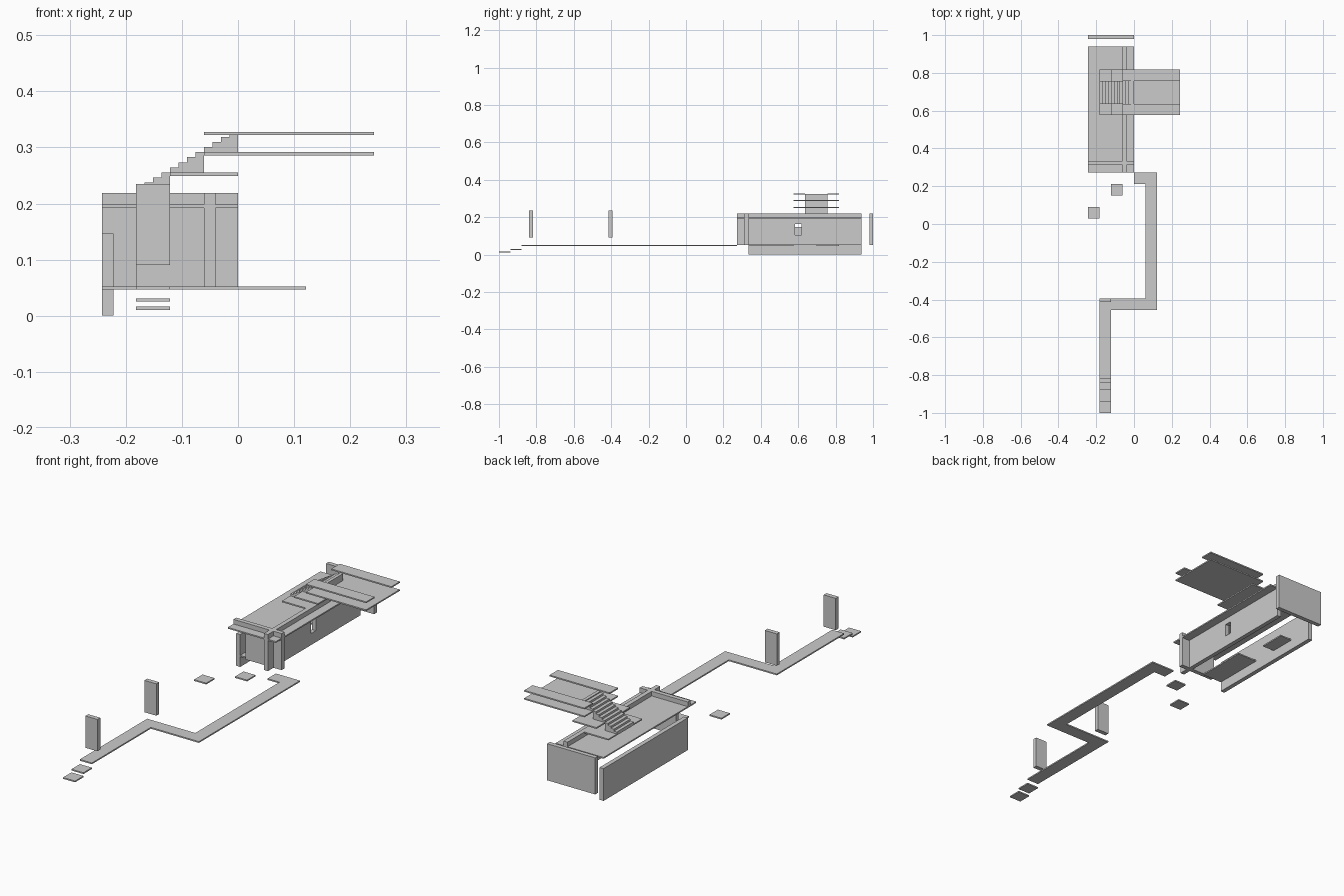
import bpy, bmesh

if "Cube" in bpy.data.objects:
    bpy.data.objects.remove(bpy.data.objects["Cube"])

M = 2 / 33      # planning module
T = 0.0061      # slab thickness
W = M / 3       # wall thickness


def box(name, x0, x1, y0, y1, z0, z1):
    bm = bmesh.new()
    bmesh.ops.create_cube(bm, size=1)
    for v in bm.verts:
        v.co = ((x0, x1)[v.co.x > 0], (y0, y1)[v.co.y > 0], (z0, z1)[v.co.z > 0])
    return finish(name, bm)


def prism(name, points, offset, axis):
    """Extrude a closed outline along an axis; points are 3D."""
    bm = bmesh.new()
    face = bm.faces.new([bm.verts.new(p) for p in points])
    out = bmesh.ops.extrude_face_region(bm, geom=[face])
    for v in out["geom"]:
        if isinstance(v, bmesh.types.BMVert):
            v.co[axis] += offset
    bmesh.ops.recalc_face_normals(bm, faces=bm.faces)
    return finish(name, bm)


def finish(name, bm):
    mesh = bpy.data.meshes.new(name)
    bm.to_mesh(mesh)
    bm.free()
    ob = bpy.data.objects.new(name, mesh)
    bpy.context.collection.objects.link(ob)
    return ob


FLOOR = 0.0525          # top of path and floor slabs
TOP = 0.219             # top of walls
ROOF = 0.198            # top of roof slab
RISE = 0.0363           # height between platforms
Y0, Y1 = 4.5 * M, 15.5 * M

# Approach steps and zigzag path
box("lower_step", -3*M, -2*M, -16.5*M, -15.5*M, 0.0105, 0.0165)
box("upper_step", -3*M, -2*M, -15.5*M, -14.5*M, 0.025, 0.031)
outline = [(-3, -14.5), (-2, -14.5), (-2, -7.5), (2, -7.5), (2, 4.5),
           (0, 4.5), (0, 3.5), (1, 3.5), (1, -6.5), (-3, -6.5)]
prism("path", [(x*M, y*M, FLOOR - T) for x, y in outline], T, 2)

# Stepping stones
for i, (x, y) in enumerate([(-2, 2.5), (-4, 0.5)]):
    box(f"stepping_stone_{i+1}", x*M, (x+1)*M, y*M, (y+1)*M, FLOOR - T, FLOOR)

# Upright panels beside the path
for i, y in enumerate([-13.5, -6.5]):
    box(f"path_panel_{i+1}", -3*M, -2*M, y*M - W, y*M, 0.09, 0.235)

# House walls
box("left_wall", -4*M, -4*M + W, 5.5*M, Y1, 0, 0.147)
box("back_wall", -4*M, 0, 16.5*M - W, 16.5*M, FLOOR, TOP)
box("front_wall", -3*M, 0, 5.5*M - W, 5.5*M, FLOOR, ROOF - T)
box("front_parapet", -4*M, 0, 5.5*M - W, 5.5*M, ROOF, TOP)

# Right wall with a small window
wall = box("right_wall", -M, -M + W, Y0, Y1, FLOOR, TOP)
cutter = box("window_cutter", -2*M, M, 0.584, 0.618, 0.105, 0.163)
cutter.hide_render = True
cutter.hide_viewport = True
mod = wall.modifiers.new("window", "BOOLEAN")
mod.operation = "DIFFERENCE"
mod.solver = "EXACT"
mod.object = cutter

# Roof and floor slabs
box("roof", -4*M, 0, Y0, Y1, ROOF - T, ROOF)
box("front_floor", -4*M + W, -2*M, 5.5*M, 9.5*M, FLOOR - T, FLOOR)
box("rear_floor", -4*M + W, -3*M + W, 11.5*M, 13.5*M, FLOOR - T, FLOOR)

# Stacked platforms
PA, PB = 9.5 * M, 13.5 * M
for i, (x0, x1) in enumerate([(-3, -1), (-2, 0), (-1, 4)]):
    z = TOP + i * RISE
    box(f"platform_{i+1}", x0*M, x1*M, PA, PB, z - T, z)
z = TOP + 3 * RISE
for side, y in (("front", PA), ("rear", PB - M)):
    box(f"canopy_{side}", -M, 4*M, y, y + M, z - T, z)

# Three flights of four steps
for f in range(3):
    x, z = (-3 + f) * M, TOP + f * RISE
    pts = [(x + M, z), (x, z)]
    for s in range(4):
        h = z + (s + 1) * RISE / 4
        if f == 2 and s == 3:
            h -= T * 0.8
        pts += [(x + s*M/4, h), (x + (s+1)*M/4, h)]
    prism(f"stair_flight_{f+1}", [(a, PA + M, b) for a, b in pts], 2*M, 1)
